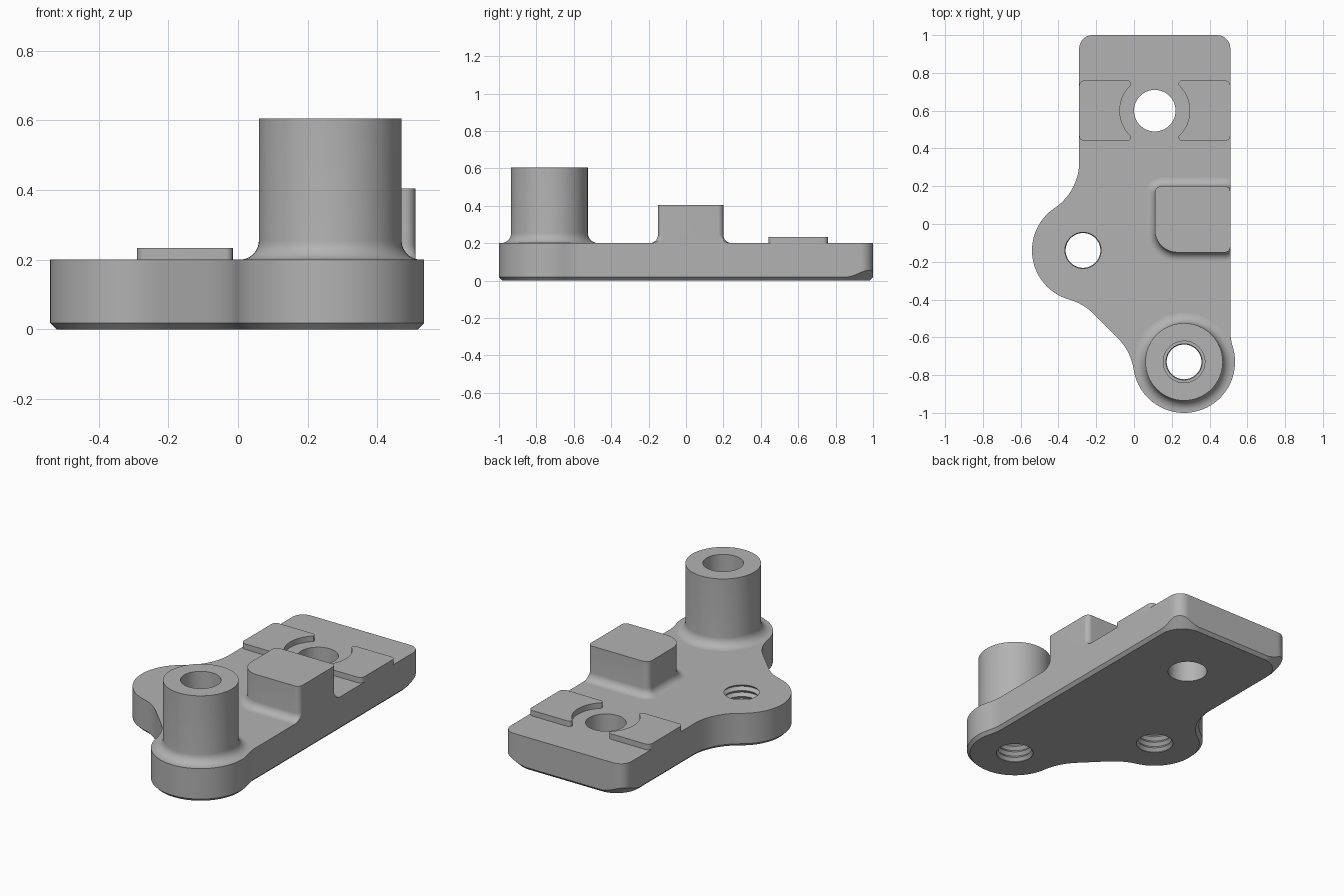
import bpy, bmesh
from math import sin, cos, radians, sqrt, pi

cube = bpy.data.objects.get("Cube")
if cube:
    bpy.data.objects.remove(cube)

grey = bpy.data.materials.new("machined grey")
grey.use_nodes = True
GREY = (0.45, 0.45, 0.45, 1)
grey.diffuse_color = GREY
grey.node_tree.nodes["Principled BSDF"].inputs["Base Color"].default_value = GREY

PLATE_TOP, CHAMFER = 0.2, 0.018
BOSS, LUG, PIN = (0.265, -0.73), (-0.27, -0.14), (0.11, 0.6)


def loft(name, rings, bottom=False, top=True):
    """Skin a stack of counter-clockwise rings, with optional caps."""
    bm = bmesh.new()
    loops = [[bm.verts.new(p) for p in ring] for ring in rings]
    n = len(loops[0])
    for a, b in zip(loops, loops[1:]):
        for i in range(n):
            j = (i + 1) % n
            bm.faces.new((a[i], a[j], b[j], b[i]))
    if bottom:
        bm.faces.new(loops[0][::-1])
    if top:
        bm.faces.new(loops[-1])
    mesh = bpy.data.meshes.new(name)
    bm.to_mesh(mesh)
    bm.free()
    mesh.materials.append(grey)
    obj = bpy.data.objects.new(name, mesh)
    bpy.context.collection.objects.link(obj)
    return obj


def lathe(name, center, profile, caps=False, n=64):
    """Turn a (radius, height) profile about a vertical axis."""
    rings = [[(center[0] + r * cos(2 * pi * i / n), center[1] + r * sin(2 * pi * i / n), z)
              for i in range(n)] for r, z in profile]
    return loft(name, rings, caps, caps)


def arc(cx, cy, r, start, end, side=1, steps=14):
    """Outline points with outward normals; side -1 makes a hollow arc."""
    out = []
    for i in range(steps + 1):
        a = radians(start + (end - start) * i / steps)
        out.append((cx + r * cos(a), cy + r * sin(a), side * cos(a), side * sin(a), CHAMFER))
    return out


def plate_corner(cx, cy, start, reach=0.16, r=0.07, steps=24):
    """Rounded corner whose lower chamfer widens towards the diagonal."""
    out, q = [], reach - r
    for i in range(steps + 1):
        a = radians(start + 90 * i / steps)
        c, s = cos(a), sin(a)
        t = reach / max(abs(c), abs(s))
        if min(abs(c), abs(s)) * t > q:
            k = q * (abs(c) + abs(s))
            t = k + sqrt(k * k - 2 * q * q + r * r)
        out.append((cx + t * c, cy + t * s, c, s, t - reach + CHAMFER))
    return out


# Base plate: straight tail, side lug and boss end joined by hollow arcs
outline = (plate_corner(0.35, 0.84, 0) + plate_corner(-0.13, 0.84, 90)
           + arc(-0.587, 0.33, 0.297, 0, -56, -1)
           + arc(*LUG, 0.27, 124, 254.1, steps=32)[1:]
           + arc(-0.426, -0.688, 0.3, 74.1, 45, -1)[1:]
           + arc(-0.2985, -0.8155, 0.3, 45, 8.6, -1)
           + arc(*BOSS, 0.27, 188.6, 377, steps=44)[1:]
           + arc(0.81, -0.563, 0.3, 197, 180, -1)[1:])
plate = loft("base_plate", [
    [(x - u * h, y - v * h, 0) for x, y, u, v, h in outline],
    [(x, y, h) for x, y, u, v, h in outline],
    [(x, y, PLATE_TOP) for x, y, u, v, h in outline]], bottom=True)

# Holes through the plate: one plain, two with thread grooves
thread = [(0.092 if i % 2 else 0.108, -0.03 + 0.018 * i) for i in range(15)]
cutters = [lathe("pin_hole_cutter", PIN, [(0.11, -0.1), (0.11, 0.3)], True),
           lathe("lug_thread_cutter", LUG, thread, True),
           lathe("boss_thread_cutter", BOSS, thread, True)]
for cutter in cutters:
    cutter.hide_render = True
    mod = plate.modifiers.new(cutter.name, "BOOLEAN")
    mod.operation, mod.solver, mod.object = "DIFFERENCE", "EXACT", cutter
graph = bpy.context.evaluated_depsgraph_get()
plate_mesh = bpy.data.meshes.new_from_object(plate.evaluated_get(graph))
plate.modifiers.clear()
plate.data = plate_mesh
for cutter in cutters:
    bpy.data.objects.remove(cutter)

# Hollow boss with a filleted foot
angles = [radians(90 * i / 8) for i in range(9)]
foot = [(0.26 - 0.055 * sin(a), PLATE_TOP + 0.055 * (1 - cos(a))) for a in angles]
lathe("hollow_boss", BOSS, foot + [(0.205, 0.605), (0.11, 0.605), (0.11, PLATE_TOP)])

# Stop block, flush with the plate side, with a filleted foot
block = (arc(0.48, 0.17, 0.03, 0, 90) + arc(0.145, 0.165, 0.035, 90, 180)
         + arc(0.23, -0.03, 0.12, 180, 270) + arc(0.48, -0.12, 0.03, 270, 360))
rings = [[(min(x + u * 0.045 * (1 - sin(a)), 0.51), y + v * 0.045 * (1 - sin(a)),
           PLATE_TOP + 0.045 * (1 - cos(a))) for x, y, u, v, h in block] for a in angles]
rings.append([(x, y, 0.405) for x, y, u, v, h in block])
loft("stop_block", rings)

# Pair of thin pads hollowed around the pin hole
pad = ([p[:2] for p in arc(-0.262, 0.732, 0.028, 90, 180, steps=8)
        + arc(-0.262, 0.468, 0.028, 180, 270, steps=8)
        + arc(-0.035, 0.46, 0.02, 270, 360, steps=8)
        + arc(*PIN, 0.185, 227, 133, steps=24)
        + arc(-0.035, 0.74, 0.02, 0, 90, steps=8)])
mirrored = [(2 * PIN[0] - x, y) for x, y in pad[::-1]]
for name, shape in (("right_pad", pad), ("left_pad", mirrored)):
    loft(name, [[(x, y, z) for x, y in shape] for z in (PLATE_TOP, 0.233)])

# Smooth the curved walls, keep machined edges crisp
bpy.ops.object.select_all(action="DESELECT")
for name in ("base_plate", "hollow_boss", "stop_block", "right_pad", "left_pad"):
    obj = bpy.data.objects[name]
    obj.select_set(True)
    bpy.context.view_layer.objects.active = obj
bpy.ops.object.shade_smooth_by_angle(angle=radians(30))
